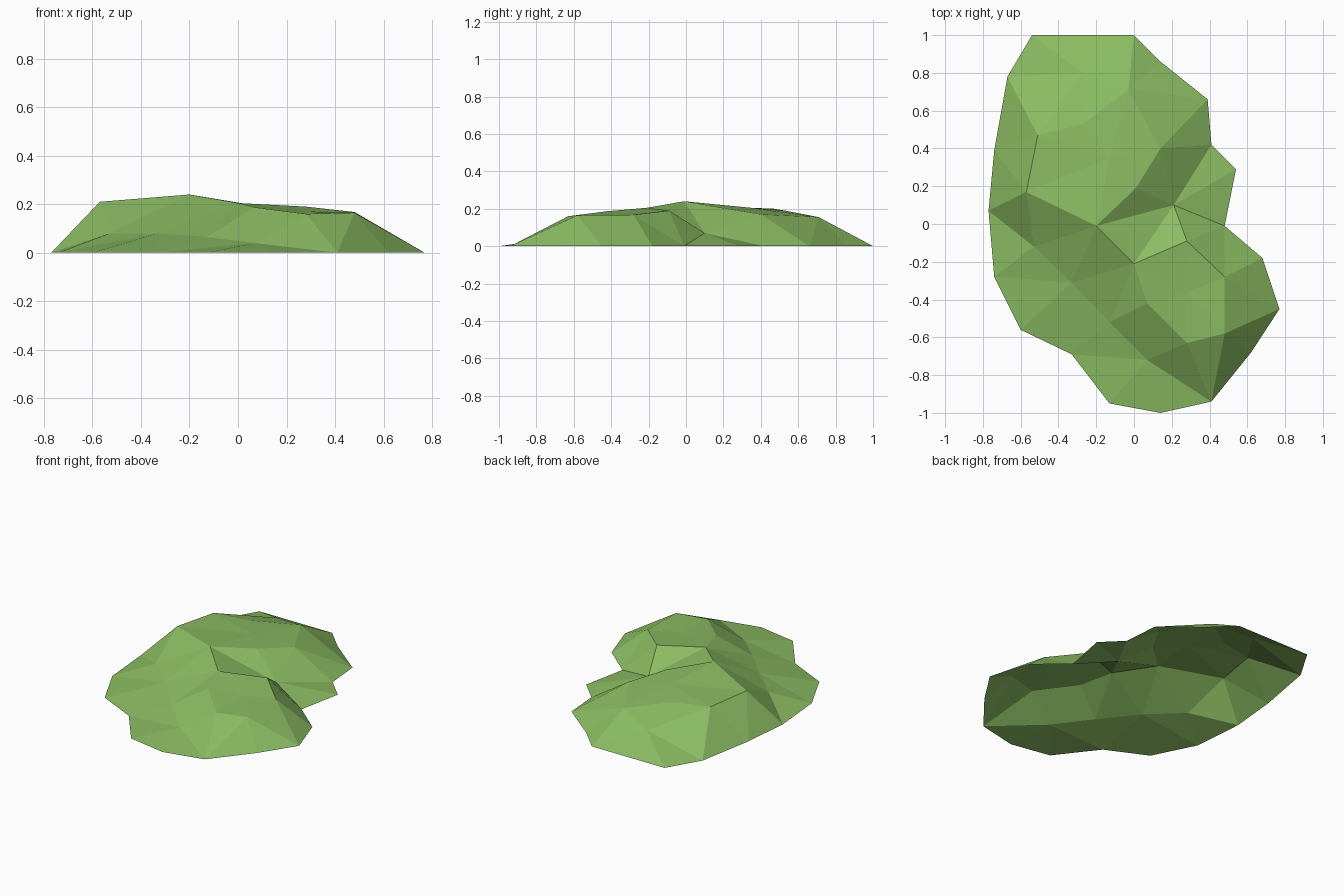
import bpy
import bmesh
from mathutils import Vector
from mathutils.geometry import delaunay_2d_cdt

# Remove only the default cube
cube = bpy.data.objects.get("Cube")
if cube:
    bpy.data.objects.remove(cube, do_unlink=True)


def make_material(name, colour):
    material = bpy.data.materials.new(name)
    material.use_nodes = True
    material.diffuse_color = colour
    material.node_tree.nodes["Principled BSDF"].inputs["Base Color"].default_value = colour
    return material


# Outline of the mound on the ground, clockwise from the back right corner
rim = [(-.54, 1), (0, 1), (.14, .86), (.39, .66), (.41, .42), (.54, .29),
       (.48, -.01), (.68, -.18), (.77, -.45), (.62, -.68), (.41, -.94),
       (.14, -1), (-.13, -.95), (-.33, -.69), (-.6, -.56), (-.74, -.28),
       (-.77, .07), (-.74, .39), (-.67, .78)]
rim_names = ["back_west", "back_east", "back_corner", "back_side", "east_notch",
             "east_point", "gully_mouth", "front_bulge", "east_tip", "east_slope_end",
             "front_corner", "front_tip", "front_west", "front_notch", "west_front",
             "west_low", "west_tip", "west_side", "west_back"]
points = {name: (x, y, 0) for name, (x, y) in zip(rim_names, rim)}

# Named high points, shoulders and hollows
points.update(
    peak=(-.2, -.01, .24),
    west_shoulder=(-.57, .17, .21),
    north_shoulder=(-.51, .47, .2),
    north_crown=(-.27, .53, .19),
    mid_crown=(-.13, .35, .205),
    north_crest=(-.03, .71, .155),
    north_slope=(-.27, .8, .105),
    gully_top=(.01, .19, .205),
    gully_bank=(.14, .4, .17),
    gully_floor=(.21, .1, .07),
    saddle=(0, -.21, .205),
    hump_back=(.28, -.09, .19),
    hump_east=(.48, -.28, .168),
    hump_top=(.28, -.36, .17),
    hump_west=(.07, -.42, .187),
    hump_front=(.28, -.63, .16),
    hump_corner=(.48, -.58, .165),
    ledge_west=(-.53, -.12, .08),
    ledge_mid=(-.33, -.31, .08),
    ledge_east=(-.13, -.52, .065),
    ledge_front=(.07, -.72, .04),
)

# Ridge and crease lines that the facets must follow
creases = [
    "peak west_shoulder north_shoulder north_crown north_crest back_east",
    "west_tip west_shoulder ledge_west west_tip",
    "peak ledge_west ledge_mid ledge_east ledge_front front_corner",
    "west_shoulder west_side north_shoulder west_back",
    "peak saddle ledge_east hump_west hump_front hump_corner east_tip",
    "saddle hump_west ledge_front hump_front front_corner hump_corner",
    "peak gully_floor gully_mouth hump_east hump_back gully_floor east_notch",
    "gully_floor saddle hump_back",
    "peak gully_top gully_bank east_notch",
    "gully_top gully_floor gully_bank back_side",
    "gully_bank north_crest back_corner",
    "hump_top hump_east hump_corner hump_top",
    "hump_east front_bulge",
    "peak mid_crown north_crown north_slope",
]

# Join the outline and creases into edges
names = list(points)
index = {name: i for i, name in enumerate(names)}
edges = set()
for path in [" ".join(rim_names + rim_names[:1])] + creases:
    steps = [index[name] for name in path.split()]
    edges.update(tuple(sorted(pair)) for pair in zip(steps, steps[1:]))

# Fill the outline with triangles and lift them to height
flat = [Vector(points[name][:2]) for name in names]
verts, _, faces, origins, _, _ = delaunay_2d_cdt(flat, sorted(edges), [], 1, .0001)
bm = bmesh.new()
grid = []
for co, origin in zip(verts, origins):
    height = points[names[origin[0]]][2] if origin else .1
    grid.append(bm.verts.new((co.x, co.y, height)))
for face in faces:
    bm.faces.new([grid[i] for i in face])

# Turn every facet upward and keep it flat
bm.normal_update()
for face in bm.faces:
    face.smooth = False
    if face.normal.z < 0:
        face.normal_flip()

mesh = bpy.data.meshes.new("grass_mound")
bm.to_mesh(mesh)
bm.free()
mesh.materials.append(make_material("grass_green", (.255, .5, .122, 1)))
mound = bpy.data.objects.new("grass_mound", mesh)
bpy.context.collection.objects.link(mound)
